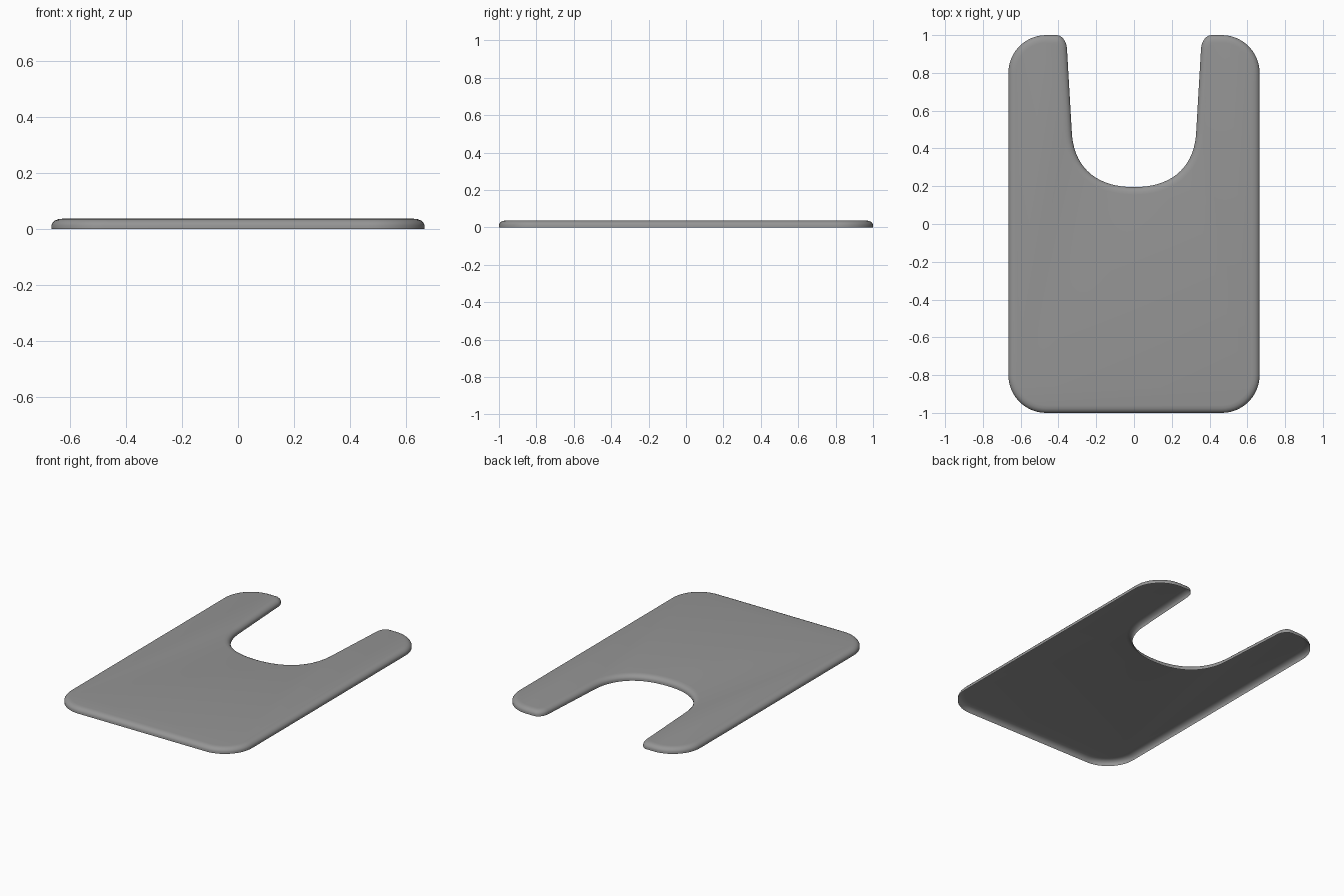
import bpy, bmesh
from mathutils import Vector
from mathutils.geometry import interpolate_bezier

cube = bpy.data.objects.get("Cube")
if cube:
    bpy.data.objects.remove(cube, do_unlink=True)

HALF_W, HALF_L, K = 0.665, 1.0, 0.552


def bend(a, h1, h2, b, steps):
    """Points along one cubic arc."""
    pts = [Vector((x, y, 0)) for x, y in (a, h1, h2, b)]
    return list(interpolate_bezier(*pts, steps))


def corner(a, tip, b, steps):
    """Rounded corner between a and b, pulled towards tip."""
    a, tip, b = Vector(a), Vector(tip), Vector(b)
    return bend(a, a.lerp(tip, K), b.lerp(tip, K), b, steps)


# Half outline: front corner, outer prong corner, inner prong corner, neck cutout
R = 0.2
half = [Vector((0, -HALF_L, 0))]
half += corner((HALF_W - R, -HALF_L), (HALF_W, -HALF_L), (HALF_W, R - HALF_L), 14)
half += corner((HALF_W, HALF_L - R), (HALF_W, HALF_L), (HALF_W - R, HALF_L), 14)
half += corner((0.41, HALF_L), (0.36, HALF_L), (0.355, 0.93), 9)
half += bend((0.33, 0.5), (0.325, 0.3), (0.2, 0.195), (0, 0.195), 18)
outline = half + [Vector((-p.x, p.y, 0)) for p in reversed(half[1:-1])]


def inward(i):
    """Miter direction pointing into the mat at outline point i."""
    p = outline[i]
    before = (p - outline[i - 1]).normalized()
    after = (outline[(i + 1) % len(outline)] - p).normalized()
    t = (before + after).normalized()
    return Vector((-t.y, t.x, 0)) / max(t.dot(after), 0.5)


# Rounded rim as (inset, height) steps, open underneath
rim = [(0, 0), (0, 0.014), (0.004, 0.022), (0.012, 0.030), (0.024, 0.035), (0.040, 0.037)]
bm = bmesh.new()
n = len(outline)
rings = [[bm.verts.new(p + inward(i) * inset + Vector((0, 0, z)))
          for i, p in enumerate(outline)] for inset, z in rim]
for low, high in zip(rings, rings[1:]):
    for i in range(n):
        j = (i + 1) % n
        bm.faces.new((low[i], low[j], high[j], high[i]))
bm.faces.new(rings[-1])
for f in bm.faces:
    f.smooth = True

mesh = bpy.data.meshes.new("contour_mat")
bm.to_mesh(mesh)
bm.free()
mat_object = bpy.data.objects.new("contour_mat", mesh)
bpy.context.collection.objects.link(mat_object)

# Plain grey fabric
grey = bpy.data.materials.new("mid_grey")
grey.use_nodes = True
colour = (0.3, 0.3, 0.3, 1)
grey.diffuse_color = colour
grey.node_tree.nodes["Principled BSDF"].inputs["Base Color"].default_value = colour
mesh.materials.append(grey)
